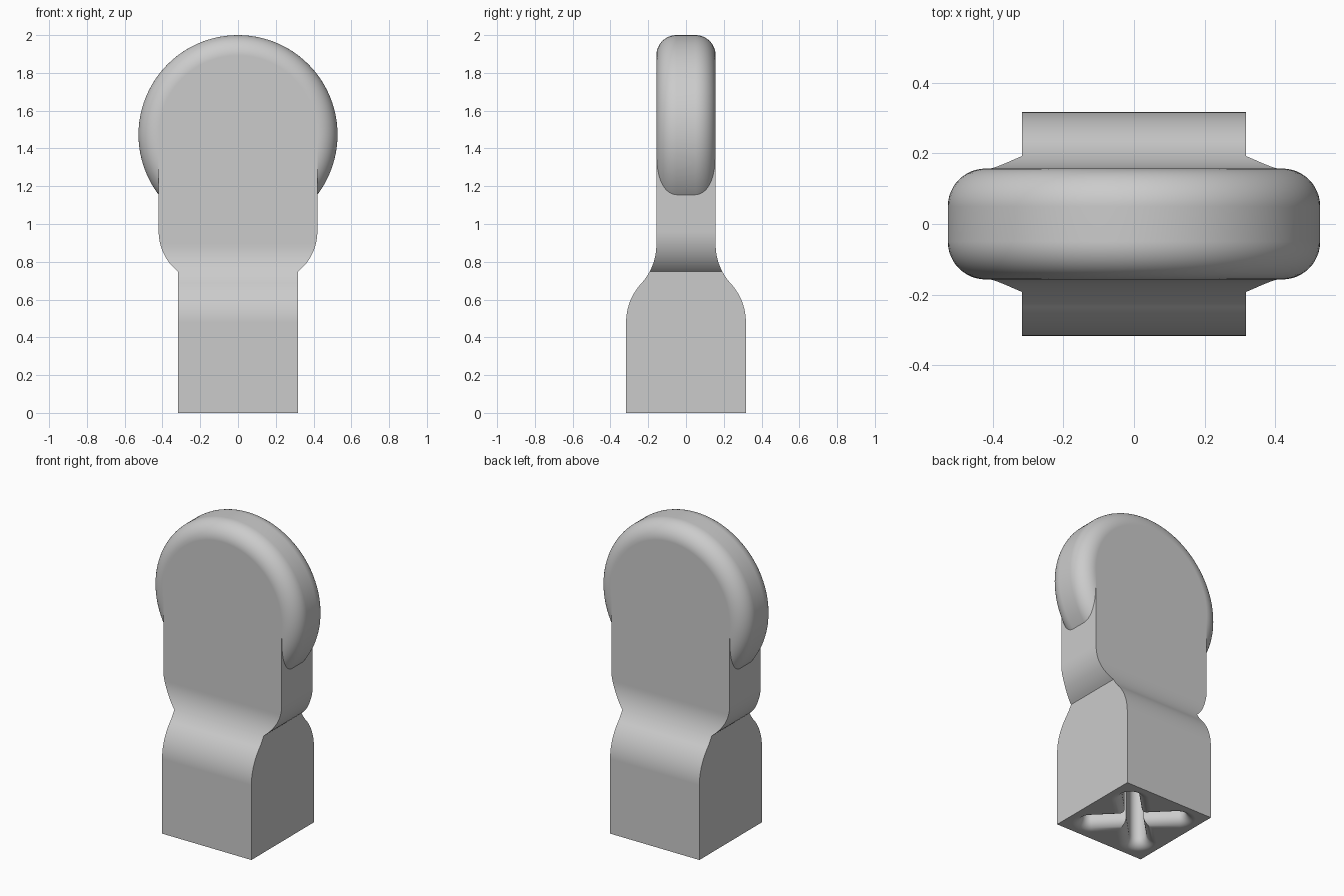
import bpy, bmesh, math

old = bpy.data.objects.get("Cube")
if old:
    bpy.data.objects.remove(old, do_unlink=True)

grey = bpy.data.materials.new("light_grey")
grey.use_nodes = True
COLOUR = (0.6, 0.6, 0.6, 1)
grey.diffuse_color = COLOUR
grey.node_tree.nodes["Principled BSDF"].inputs["Base Color"].default_value = COLOUR


def loft(name, rings):
    """Skin a stack of closed rings and cap both ends."""
    bm = bmesh.new()
    rows = [[bm.verts.new(p) for p in ring] for ring in rings]
    n = len(rows[0])
    for a, b in zip(rows, rows[1:]):
        for i in range(n):
            j = (i + 1) % n
            bm.faces.new((a[i], a[j], b[j], b[i]))
    bm.faces.new(rows[0][::-1])
    bm.faces.new(rows[-1])
    bmesh.ops.recalc_face_normals(bm, faces=bm.faces)
    mesh = bpy.data.meshes.new(name)
    bm.to_mesh(mesh)
    bm.free()
    mesh.materials.append(grey)
    ob = bpy.data.objects.new(name, mesh)
    bpy.context.collection.objects.link(ob)
    return ob


def activate(ob):
    bpy.ops.object.select_all(action='DESELECT')
    ob.select_set(True)
    bpy.context.view_layer.objects.active = ob


def finish(ob):
    """Smooth the curves while keeping flat faces flat and corners sharp."""
    activate(ob)
    bpy.ops.object.shade_smooth_by_angle(angle=math.radians(30))
    wn = ob.modifiers.new("flat_faces", 'WEIGHTED_NORMAL')
    wn.keep_sharp = True


def arc_drop(dz, dx, t):
    """Sideways drop of an arc that starts vertical and covers dz by dx."""
    r = (dz * dz + dx * dx) / (2 * dx)
    return r - math.sqrt(r * r - (t * dz) ** 2)


# Body: square foot, flattened neck and wide slab reaching into the disc
FOOT, SLAB_X, SLAB_Y = 0.317, 0.42, 0.157
NECK, SHOULDER = 0.748, 0.96
LOW, MID, HIGH = 0.48, 0.685, 0.89
DISC_Z, DISC_R, ROUND = 1.473, 0.527, 0.107


def half_x(z):
    if z <= NECK:
        return FOOT
    t = max(0, (SHOULDER - z) / (SHOULDER - NECK))
    return SLAB_X - arc_drop(SHOULDER - NECK, SLAB_X - FOOT, t)


def half_y(z):
    half = (FOOT - SLAB_Y) / 2
    if z <= MID:
        return FOOT - arc_drop(MID - LOW, half, max(0, (z - LOW) / (MID - LOW)))
    return SLAB_Y + arc_drop(HIGH - MID, half, max(0, (HIGH - z) / (HIGH - MID)))


STEPS = 14
levels = {0, DISC_Z}
for lo, hi in ((LOW, MID), (MID, NECK), (NECK, HIGH), (HIGH, SHOULDER)):
    levels.update(round(lo + (hi - lo) * i / STEPS, 4) for i in range(STEPS + 1))
rings = []
for z in sorted(levels):
    x, y = half_x(z), half_y(z)
    rings.append([(-x, -y, z), (x, -y, z), (x, y, z), (-x, y, z)])
body = loft("body", rings)


# Cross-shaped socket under the foot, along the diagonals, with a rounded rim
def slot_ring(radius, z, turn):
    ring = []
    for i in range(32):
        a = math.tau * (i + 0.5) / 32
        x = math.copysign(0.25, math.cos(a)) + radius * math.cos(a)
        y = radius * math.sin(a)
        ring.append((x * math.cos(turn) - y * math.sin(turn),
                     x * math.sin(turn) + y * math.cos(turn), z))
    return ring


RIM, SLOT = 0.06, 0.05
for side in (1, -1):
    turn = side * math.pi / 4
    rings = [slot_ring(SLOT + RIM, -0.05, turn)]
    for i in range(9):
        a = math.pi / 2 * i / 8
        rings.append(slot_ring(SLOT + RIM - RIM * math.sin(a), RIM - RIM * math.cos(a), turn))
    rings.append(slot_ring(SLOT, 0.6, turn))
    cutter = loft("socket_cutter", rings)
    cutter.hide_render = True
    cut = body.modifiers.new("socket", 'BOOLEAN')
    cut.operation, cut.solver, cut.object = 'DIFFERENCE', 'EXACT', cutter
    activate(body)
    bpy.ops.object.modifier_apply(modifier=cut.name)
    bpy.data.objects.remove(cutter, do_unlink=True)
finish(body)

# Head: upright disc with a rounded rim
section = []
for i in range(13):
    a = math.pi / 2 * i / 12
    section.append((DISC_R - ROUND + ROUND * math.sin(a), SLAB_Y - ROUND + ROUND * math.cos(a)))
section += [(r, -y) for r, y in reversed(section)]
SIDES = 96
head = loft("head_disc", [
    [(r * math.cos(math.tau * k / SIDES), y, DISC_Z + r * math.sin(math.tau * k / SIDES))
     for k in range(SIDES)]
    for r, y in section])
finish(head)
